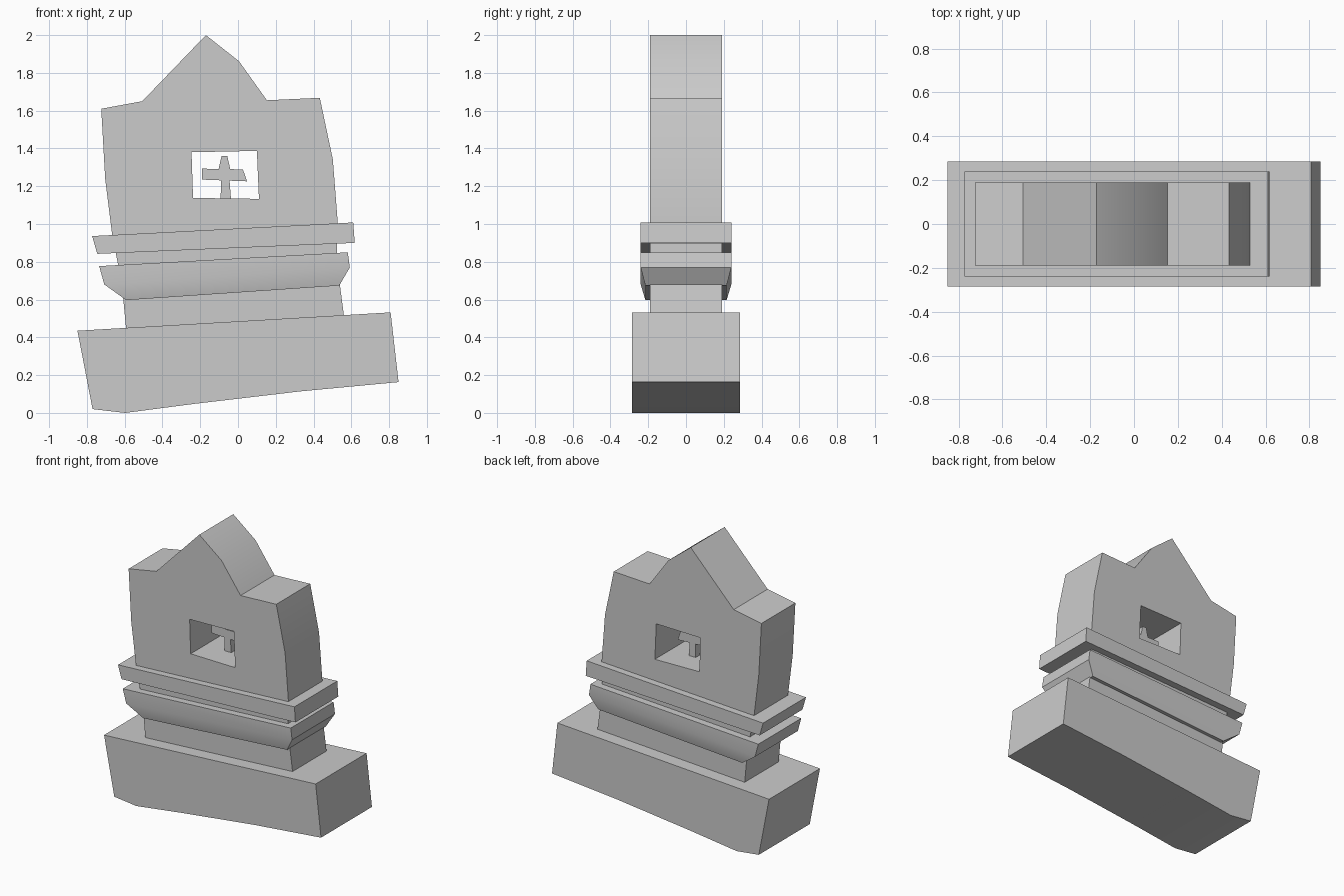
import bpy, bmesh, math

if "Cube" in bpy.data.objects:
    bpy.data.objects.remove(bpy.data.objects["Cube"])


def loft(name, rings):
    """Skin a closed stack of equal-length vertex rings."""
    bm = bmesh.new()
    rows = [[bm.verts.new(p) for p in ring] for ring in rings]
    n = len(rows[0])
    for a, b in zip(rows, rows[1:]):
        for i in range(n):
            j = (i + 1) % n
            bm.faces.new((a[i], a[j], b[j], b[i]))
    bm.faces.new(rows[0])
    bm.faces.new(rows[-1])
    bmesh.ops.recalc_face_normals(bm, faces=bm.faces[:])
    mesh = bpy.data.meshes.new(name)
    bm.to_mesh(mesh)
    bm.free()
    obj = bpy.data.objects.new(name, mesh)
    bpy.context.collection.objects.link(obj)
    return obj


def slab(name, profile, half):
    """Extrude an (x, z) profile evenly either side of y = 0."""
    return loft(name, [[(x, y, z) for x, z in profile] for y in (-half, half)])


def smooth(obj, angle=30):
    bpy.ops.object.select_all(action='DESELECT')
    obj.select_set(True)
    bpy.context.view_layer.objects.active = obj
    bpy.ops.object.shade_smooth_by_angle(angle=math.radians(angle))


# Upright stone with a broken top
stone = slab("upright_stone", [
    (-.592, .44), (.562, .505), (.54, .674), (.523, .87), (.528, 1.008),
    (.502, 1.342), (.433, 1.668), (.153, 1.655), (.005, 1.862), (-.17, 2.0),
    (-.507, 1.65), (-.724, 1.61), (-.703, 1.236), (-.666, .94),
    (-.634, .78), (-.608, .61)], .19)

# Window opening cut through the stone
cutter = slab("window_cutter", [
    (-.246, 1.38), (.10, 1.387), (.111, 1.133), (-.238, 1.138)], .4)
cutter.hide_render = True
cut = stone.modifiers.new("window", 'BOOLEAN')
cut.operation, cut.solver, cut.object = 'DIFFERENCE', 'EXACT', cutter
bpy.context.view_layer.objects.active = stone
bpy.ops.object.modifier_apply(modifier=cut.name)
bpy.data.objects.remove(cutter)
smooth(stone)

# Cross bars in the window
slab("window_bar_horizontal", [
    (-.19, 1.293), (.026, 1.289), (.048, 1.226), (-.19, 1.235)], .025)
slab("window_bar_vertical", [
    (-.092, 1.13), (-.037, 1.13), (-.045, 1.235), (-.042, 1.295),
    (-.057, 1.36), (-.087, 1.36), (-.102, 1.295), (-.09, 1.23)], .022)

# Heavy tilted base block
base = slab("base_block", [
    (-.85, .435), (.808, .532), (.85, .163), (.33, .114), (-.23, .048),
    (-.597, 0), (-.77, .02)], .285)
smooth(base)

# Upper flat moulding
slab("upper_moulding", [
    (-.772, .936), (.61, 1.008), (.618, .9), (-.745, .842)], .24)

# Lower moulding, tapering inward underneath
levels = [((-.735, .777), (.581, .85), .24),
          ((-.708, .68), (.592, .77), .24),
          ((-.592, .597), (.536, .674), .215)]
lower = loft("lower_moulding", [
    [(l[0], -h, l[1]), (r[0], -h, r[1]), (r[0], h, r[1]), (l[0], h, l[1])]
    for l, r, h in levels])
smooth(lower, 35)
